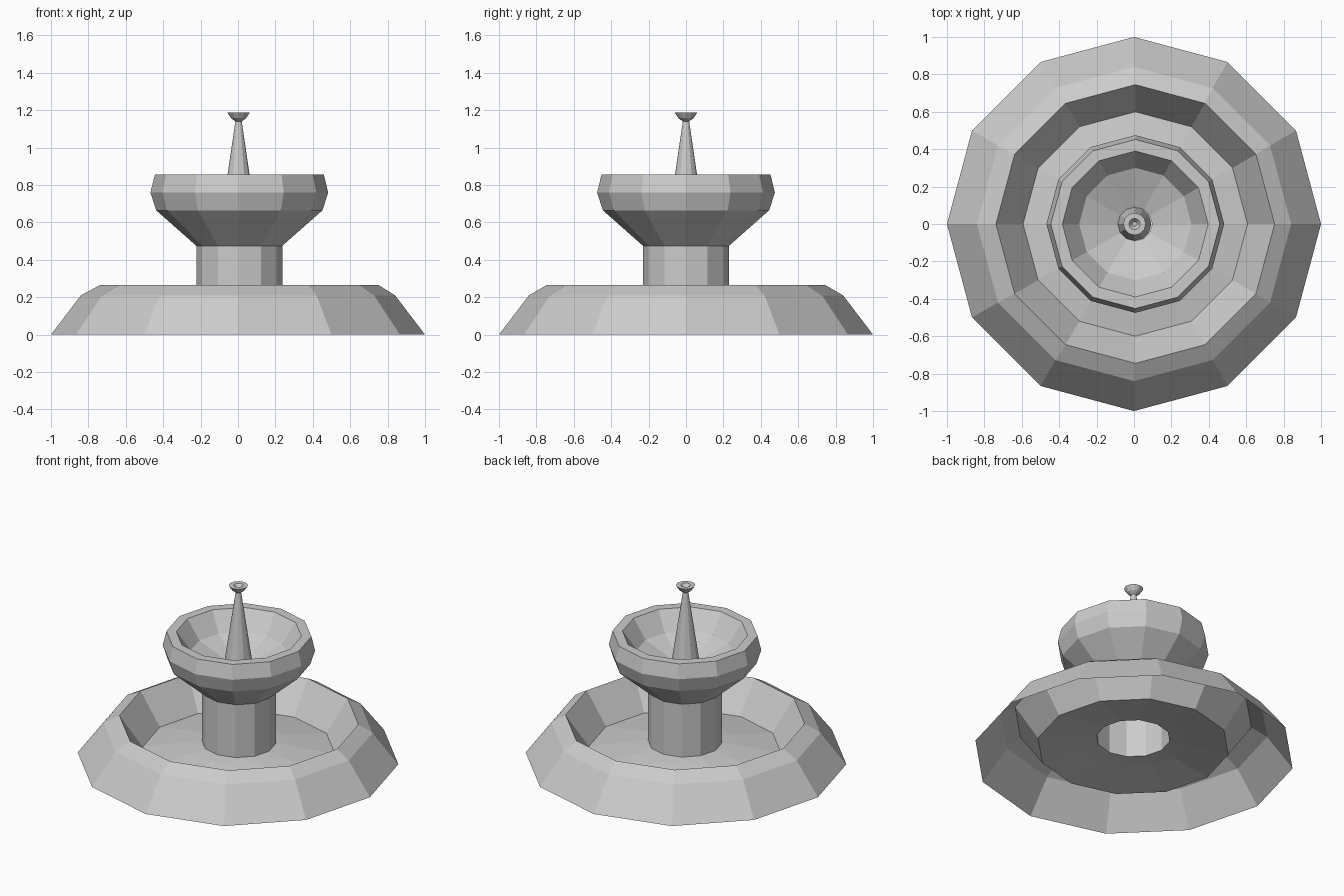
import bpy, math

if "Cube" in bpy.data.objects:
    bpy.data.objects.remove(bpy.data.objects["Cube"])

SIDES = 12
OFFSET = 0.007  # tiny sideways shift of everything inside the outer skirt


def lathe(name, profile, shift=OFFSET):
    """Revolve (radius, height) points into a faceted open surface."""
    verts, faces, rings = [], [], []
    for r, z in profile:
        start = len(verts)
        if r == 0:
            verts.append((shift, 0, z))
            rings.append([start] * SIDES)
            continue
        for i in range(SIDES):
            a = math.tau * i / SIDES
            # the widest ring at ground level stays exactly centred
            dx = 0 if r >= 0.84 else shift
            verts.append((r * math.cos(a) + dx, r * math.sin(a), z))
        rings.append(list(range(start, start + SIDES)))
    for a, b in zip(rings, rings[1:]):
        for i in range(SIDES):
            j = (i + 1) % SIDES
            face = list(dict.fromkeys((a[i], a[j], b[j], b[i])))
            faces.append(face)
    mesh = bpy.data.meshes.new(name)
    mesh.from_pydata(verts, [], faces)
    mesh.update()
    obj = bpy.data.objects.new(name, mesh)
    bpy.context.collection.objects.link(obj)
    return obj


# Lower basin: sloped skirt, rim, inner wall and a floor rising to the column
lathe("lower_basin", [(1.0, 0), (0.84, 0.21), (0.745, 0.265), (0.60, 0.055),
                      (0.33, 0.10), (0.23, 0.113)])

# Hollow column
lathe("column", [(0.23, 0.113), (0.23, 0.475)])

# Upper bowl: flared outside, flat lip, sloped inside
lathe("upper_bowl", [(0.23, 0.475), (0.445, 0.665), (0.475, 0.76), (0.452, 0.855),
                     (0.39, 0.855), (0.30, 0.73), (0.09, 0.645)])

# Tapered spout with a small flared cup on top
lathe("spout", [(0.09, 0.645), (0.017, 1.14), (0.04, 1.157), (0.06, 1.187),
                (0.03, 1.187), (0.013, 1.165), (0, 1.165)], 0.003)
